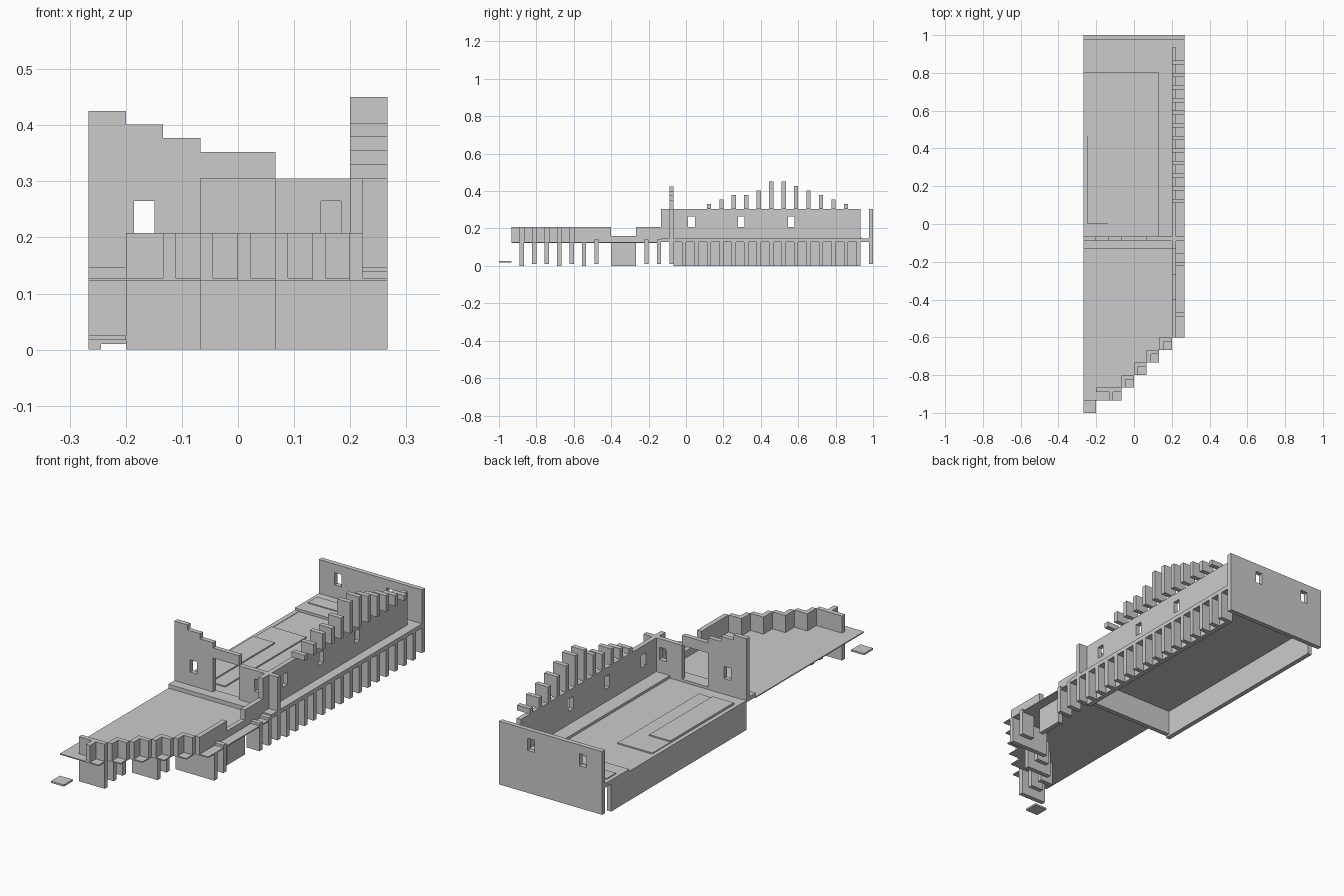
import bpy, bmesh

if "Cube" in bpy.data.objects:
    bpy.data.objects.remove(bpy.data.objects["Cube"])

S = 1 / 15          # grid cell
T = S / 3           # thin wall thickness


def add_boxes(name, boxes):
    """One object from boxes (x0, x1, y0, y1, z0, z1)."""
    bm = bmesh.new()
    for x0, x1, y0, y1, z0, z1 in boxes:
        vs = bmesh.ops.create_cube(bm, size=1)["verts"]
        for v in vs:
            v.co = (x1 if v.co.x > 0 else x0,
                    y1 if v.co.y > 0 else y0,
                    z1 if v.co.z > 0 else z0)
    return finish(name, bm)


def finish(name, bm):
    bmesh.ops.recalc_face_normals(bm, faces=bm.faces)
    me = bpy.data.meshes.new(name)
    bm.to_mesh(me)
    bm.free()
    ob = bpy.data.objects.new(name, me)
    bpy.context.collection.objects.link(ob)
    return ob


def slab(name, outline, z0, z1):
    bm = bmesh.new()
    f = bm.faces.new([bm.verts.new((x, y, z0)) for x, y in outline])
    r = bmesh.ops.extrude_face_region(bm, geom=[f])
    for v in r["geom"]:
        if isinstance(v, bmesh.types.BMVert):
            v.co.z = z1
    return finish(name, bm)


def windowed(a0, a1, z0, z1, windows, half=0.018, w0=0.208, w1=0.265):
    """Split a wall rectangle into strips around its windows: (a0, a1, z0, z1)."""
    parts, a = [], a0
    for c in windows:
        parts += [(a, c - half, z0, z1), (c - half, c + half, z0, w0),
                  (c - half, c + half, w1, z1)]
        a = c + half
    return parts + [(a, a1, z0, z1)]


def wall_x(y0, y1, parts):
    return [(a, b, y0, y1, c, d) for a, b, c, d in parts]


def wall_y(x0, x1, parts):
    return [(x0, x1, a, b, c, d) for a, b, c, d in parts]


L, R = -4 * S, 4 * S
W = 3 * S                      # outer face of the side wall line
LOW, FLOOR, TOP = 0.123, 0.147, 0.305

# terrace with a stepped front edge
edge = [(L, -2 * S), (L, -14 * S), (-S, -14 * S)]
for k in range(5):
    edge += [((k - 1) * S, (k - 13) * S), (k * S, (k - 13) * S)]
edge += [(W, -9 * S), (R, -9 * S), (R, -2 * S)]
slab("terrace", edge, LOW, 0.128)

# zigzag terrace parapet
para = [(-3 * S, -2 * S, -13 * S - T, -13 * S)]
for k in range(5):
    x, y = (k - 2) * S, (k - 14) * S
    para += [(x, x + T, y, y + S), (x + T, x + S, y + S - T, y + S)]
para += [(W, W + T, -9 * S, -6 * S), (W, W + T, -4 * S, -2 * S)]
add_boxes("terrace_parapet", [p + (0.128, 0.208) for p in para]
          + [(W, W + T, -6 * S, -4 * S, 0.128, 0.16)])


def fin_y(k):                  # front face of the k-th fin
    return -13 * S - T + k * S


# wide panels and fins below the terrace
add_boxes("terrace_panels", [
    (-3 * S, -S, fin_y(0), fin_y(0) + T, 0, LOW),
    (-S, S, fin_y(3), fin_y(3) + T, 0, LOW),
    (S, R, fin_y(5), fin_y(5) + T, 0, LOW),
    (W, W + T, -6 * S, -4 * S, 0, LOW)])
fins = []
for k, x in ((1, -S), (2, -S), (4, S), (6, R), (10, R), (11, R), (12, R)):
    fins.append((x - S, x, fin_y(k), fin_y(k) + T, 0.01, 0.14 if k > 5 else LOW))
add_boxes("terrace_fins", fins)
add_boxes("front_tile", [(L, -3 * S, -1, -14 * S, 0.017, 0.025)])

# foundation walls and side fins
add_boxes("foundation", [
    (L, L + T, -S, 14 * S, 0, 0.137),
    (W, W + T, -S, 14 * S, 0, 0.137),
    (L + T, W, -S, -S + T, 0.01, 0.13),
    (L, R, 1 - T, 1, 0.01, 0.137)])
add_boxes("foundation_fins", [(W + T, R, fin_y(k), fin_y(k) + T, 0, 0.137)
                              for k in range(13, 28)])

# floor with a recess and low raised platforms
add_boxes("floor", [
    (L, R, -2 * S, 1, 0.128, 0.135),
    (0.13, R, -S, 1, 0.135, FLOOR),
    (L, 0.13, 0.8, 1, 0.135, FLOOR),
    (L, R, -2 * S, -S, 0.135, FLOOR)])
add_boxes("floor_platforms", [
    (-0.247, -S, 0, 0.6, 0.135, 0.141),
    (-0.247, -0.137, 0, 0.467, 0.141, 0.147),
    (-0.247, -S, 0.87, 0.938, FLOOR, 0.151),
    (-S, 0, 0.915, 0.938, FLOOR, 0.151)])

# side wall with windows, topped by stepped fins
add_boxes("side_wall", wall_y(W, W + T, windowed(
    -2 * S, 14 * S, FLOOR, TOP, (0.029, 0.296, 0.563))))
tops = (0.33, 0.355, 0.38, 0.38, 0.403, 0.45, 0.45, 0.428, 0.403, 0.38, 0.355, 0.33)
add_boxes("roof_fins", [(W, R, fin_y(15 + i), fin_y(15 + i) + T, TOP, h)
                        for i, h in enumerate(tops)])

# front wall: stepped left part, doorway with lintel, right part
y0, y1 = -S - T, -S
front = windowed(L, -S, FLOOR, TOP, (-0.167,)) + windowed(S, R, FLOOR, TOP, (0.166,))
front += [(L, -3 * S, TOP, 0.425), (-3 * S, -2 * S, TOP, 0.401),
          (-2 * S, -S, TOP, 0.377)]
add_boxes("front_wall", wall_x(y0, y1, front))
add_boxes("door_lintel", [(-S, S, y0, y1, TOP, 0.352)])

# back wall
add_boxes("back_wall", wall_x(1 - T, 1, windowed(
    L, R, FLOOR, TOP, (-0.167, 0.1))))
